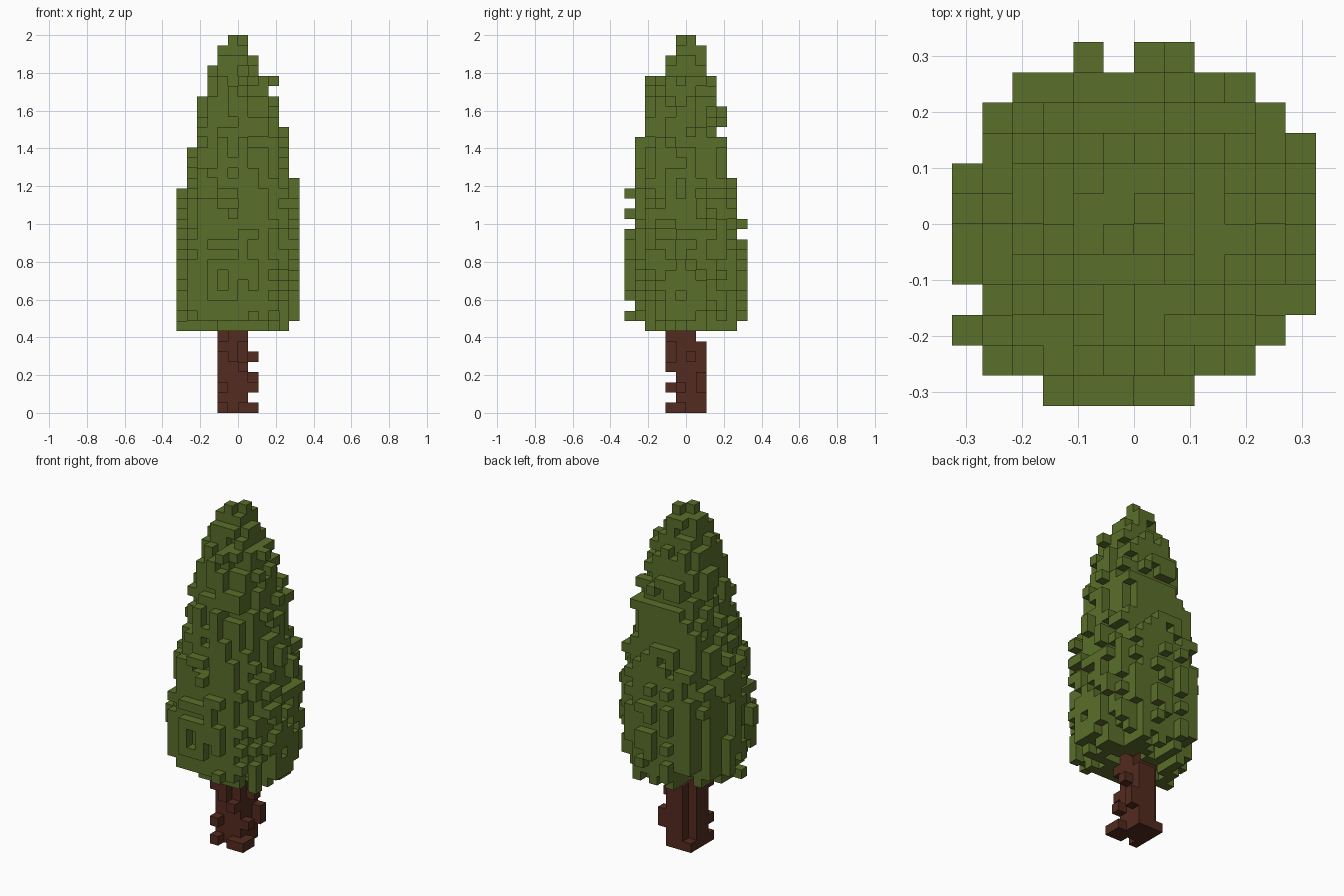
import bpy, bmesh, random

random.seed(11)
cube = bpy.data.objects.get("Cube")
if cube:
    bpy.data.objects.remove(cube, do_unlink=True)

S = 2 / 37  # edge length of one block


def material(name, color):
    m = bpy.data.materials.new(name)
    m.use_nodes = True
    m.diffuse_color = color
    bsdf = next(n for n in m.node_tree.nodes if n.type == 'BSDF_PRINCIPLED')
    bsdf.inputs["Base Color"].default_value = color
    bsdf.inputs["Roughness"].default_value = 0.9
    return m


def blocks_to_object(name, cells, mat):
    """Make the outer skin of a set of blocks and merge its flat areas."""
    bm = bmesh.new()
    verts = {}

    def vert(p):
        if p not in verts:
            verts[p] = bm.verts.new([c * S for c in p])
        return verts[p]

    for cell in sorted(cells):
        for axis in range(3):
            for side in (0, 1):
                near = list(cell)
                near[axis] += 1 if side else -1
                if tuple(near) in cells:
                    continue
                quad = []
                for u, v in ((0, 0), (1, 0), (1, 1), (0, 1)):
                    p = list(cell)
                    p[axis] += side
                    p[(axis + 1) % 3] += u
                    p[(axis + 2) % 3] += v
                    quad.append(vert(tuple(p)))
                bm.faces.new(quad if side else quad[::-1])
    bmesh.ops.dissolve_limit(bm, angle_limit=0.01, verts=bm.verts[:],
                             edges=bm.edges[:])
    mesh = bpy.data.meshes.new(name)
    bm.to_mesh(mesh)
    bm.free()
    mesh.materials.append(mat)
    ob = bpy.data.objects.new(name, mesh)
    bpy.context.scene.collection.objects.link(ob)
    return ob


# Trunk: a core that runs up into the foliage, a stepped back and bark knots
trunk = {(x, y, z) for x in (-2, -1, 0) for y in (-1, 0) for z in range(9)}
trunk |= {(x, 1, z) for x in (-1, 0) for z in range(7)}
trunk |= {(-2, 1, 0), (-2, -2, 0), (0, -2, 0), (1, -2, 0), (1, -1, 0), (-2, -2, 2),
          (1, 1, 2), (1, 1, 3), (1, -1, 2), (1, 0, 5), (0, -2, 4),
          (-1, -2, 5), (-1, -2, 6), (-2, -2, 6), (-1, -2, 7), (0, -2, 7)}

# Foliage: reach of each layer, in blocks, from the lowest layer upwards
BASE = 8
reach_left = "6" * 14 + "5555" + "44444" + "333" + "22" + "1"
reach_right = "5" + "6" * 14 + "55555" + "444" + "3" + "4" + "22" + "11"
reach_front = "465" + "6" * 7 + "5656" + "55555" + "444444" + "22" + "11"
reach_back = "5" + "6" * 8 + "56" + "5555" + "4444" + "3" + "44" + "333" + "222" + "1"
# Smooth outline: layer and radius in blocks
outline = [(8, 6.2), (9, 6.5), (17, 6.45), (21, 6.0), (24, 5.4), (27, 4.85),
           (31, 4.05), (32, 3.8), (33, 3.0), (35, 2.3), (36, 1.2)]
notches = {(-1, 5), (2, -6), (3, -6), (4, -5), (5, -4), (-5, 4)}
# Share of blocks left in the ragged underside
underside = {8: 0.5, 9: 0.75}


def radius(z):
    for (z0, r0), (z1, r1) in zip(outline, outline[1:]):
        if z <= z1:
            return r0 + (r1 - r0) * (z - z0) / (z1 - z0)


def from_axis(x, y):
    """Distance from the axis, measured as a slightly squared circle."""
    return (abs(x + 0.5) ** 2.5 + abs(y + 0.5) ** 2.5) ** 0.4


def inward(c):
    """The neighbouring block index one step nearer the axis."""
    return c - 1 if c > 0 else c + 1 if c < -1 else c


columns = sorted(((x, y) for x in range(-6, 6) for y in range(-6, 6)),
                 key=lambda c: from_axis(*c))
column_noise = {c: random.random() for c in columns}
foliage = set()
sprigs = {(3, -1, 8), (3, 0, 8)}
for i in range(29):
    z = BASE + i
    xl, xr, yf, yb = (int(s[i]) for s in
                      (reach_left, reach_right, reach_front, reach_back))
    # Ragged disc that stays joined to the layer's core
    for x, y in columns:
        if not (-xl <= x < xr and -yf <= y < yb) or (x, y) in notches:
            continue
        rough = 0.35 * column_noise[x, y] + 0.65 * random.random()
        if from_axis(x, y) > max(radius(z) - 2.0 * rough, 0.8):
            continue
        if (x in (-1, 0) and y in (-1, 0)) or (inward(x), y, z) in foliage \
                or (x, inward(y), z) in foliage:
            foliage.add((x, y, z))
    # One sprig out to the reach on each side
    w = min(1, max(0, min(xl, xr, yf, yb) // 2 - 1))
    j = [random.randint(-w - 1, w) for _ in range(4)]
    back = j[3] if j[3] != -1 else 0
    sprigs |= {(x, j[0], z) for x in range(-xl, 0)}
    sprigs |= {(x, j[1], z) for x in range(0, xr)}
    sprigs |= {(j[2], y, z) for y in range(-yf, 0)}
    sprigs |= {(back, y, z) for y in range(0, yb)}

# Thin out the underside, keeping only blocks that hang from one above
for z in (9, 8):
    for x, y in columns:
        if (x, y, z + 1) not in foliage or random.random() > underside[z]:
            foliage.discard((x, y, z))
foliage |= sprigs
# Tip: two blocks set corner to corner
foliage -= {(-1, 0, 36), (0, -1, 36)}
foliage |= {(0, 0, 36), (-1, -1, 36)}
foliage -= trunk

blocks_to_object("trunk", trunk, material("bark brown", (0.086, 0.024, 0.014, 1)))
blocks_to_object("foliage", foliage, material("leaf green", (0.102, 0.157, 0.023, 1)))
